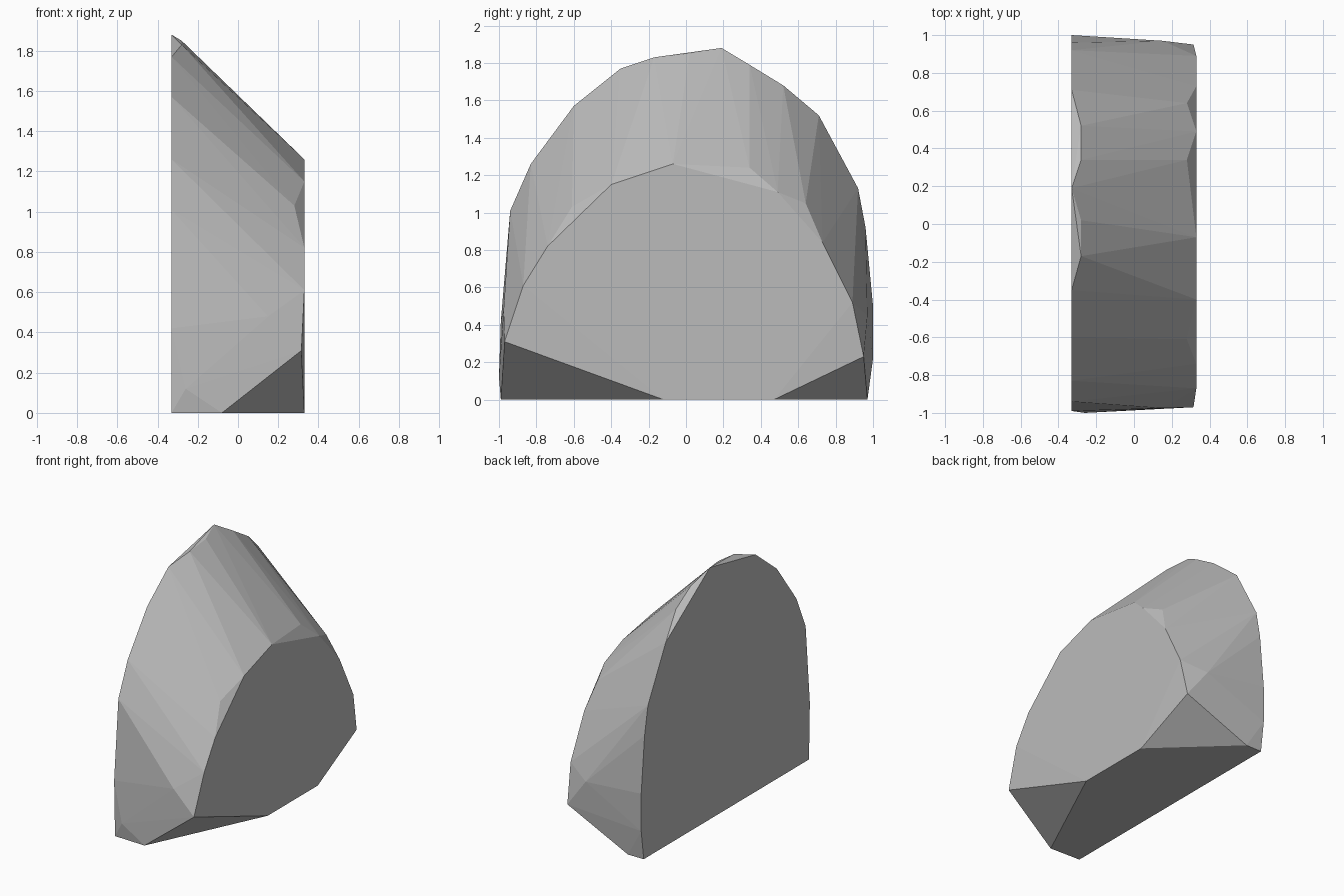
import bpy
import bmesh
from mathutils import Vector

default_cube = bpy.data.objects.get("Cube")
if default_cube:
    bpy.data.objects.remove(default_cube, do_unlink=True)


def make_material(name, colour):
    material = bpy.data.materials.new(name)
    material.use_nodes = True
    material.diffuse_color = colour
    shader = material.node_tree.nodes["Principled BSDF"]
    shader.inputs["Base Color"].default_value = colour
    shader.inputs["Roughness"].default_value = 0.9
    return material


def section(x, profile):
    """Place a (y, z) outline on the plane at the given x."""
    return [Vector((x, y, z)) for y, z in profile]


def convex_solid(name, points, material):
    """Wrap the points in a faceted convex shell."""
    bm = bmesh.new()
    for point in points:
        bm.verts.new(point)
    hull = bmesh.ops.convex_hull(bm, input=bm.verts[:])
    loose = {g for g in hull["geom_interior"] + hull["geom_unused"]
             if isinstance(g, bmesh.types.BMVert)}
    bmesh.ops.delete(bm, geom=list(loose), context="VERTS")
    bmesh.ops.dissolve_limit(bm, angle_limit=0.01, verts=bm.verts[:],
                             edges=bm.edges[:])
    bmesh.ops.recalc_face_normals(bm, faces=bm.faces[:])
    mesh = bpy.data.meshes.new(name)
    bm.to_mesh(mesh)
    bm.free()
    mesh.materials.append(material)
    rock = bpy.data.objects.new(name, mesh)
    bpy.context.collection.objects.link(rock)
    return rock


half_width = 0.33

# Tall flat side of the boulder
tall_side = section(-half_width, [
    (-0.98, 0), (-0.99, 0.42), (-0.94, 1.01), (-0.83, 1.26), (-0.6, 1.57),
    (-0.35, 1.77), (0.19, 1.88), (0.71, 1.52), (0.92, 1.13), (0.96, 0.92),
    (1, 0.5), (1, 0.22), (0.97, 0)])

# Short flat side, with both lower corners chipped away
short_side = section(half_width, [
    (-0.12, 0), (-0.87, 0.61), (-0.74, 0.82), (-0.4, 1.15), (-0.07, 1.26),
    (0.49, 1.11), (0.73, 0.84), (0.89, 0.52), (0.47, 0)])
chipped_corners = section(0.315, [(-0.97, 0.31), (0.95, 0.23)])

# Worn rims, front bulge and foot
worn_rims = (section(-0.28, [(-0.17, 1.83), (0.02, 1.85), (0.34, 1.79),
                             (0.52, 1.68)])
             + section(0.28, [(-0.61, 1.03), (0.34, 1.24), (0.64, 1.05)]))
bulge = section(0.15, [(-0.975, 0.48), (0.97, 0.45)])
foot = (section(-0.26, [(-1, 0.12)]) + section(-0.08, [(-0.99, 0)])
        + section(-0.2, [(0.97, 0)]))

stone = make_material("grey_stone", (0.5, 0.5, 0.5, 1))
convex_solid("boulder", tall_side + short_side + chipped_corners
             + worn_rims + bulge + foot, stone)
